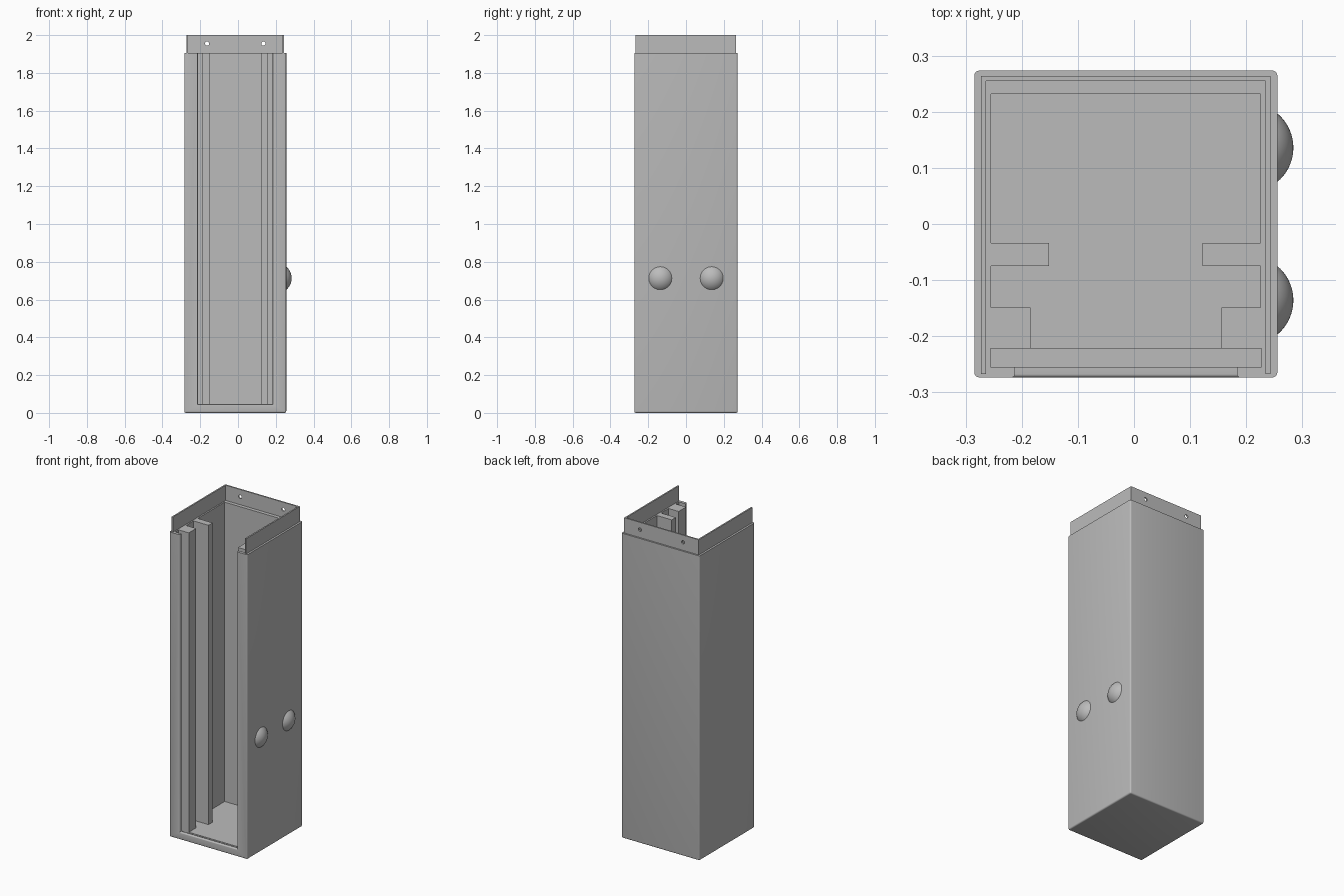
import bpy, bmesh, math
from mathutils import Matrix

if "Cube" in bpy.data.objects:
    bpy.data.objects.remove(bpy.data.objects["Cube"])

CX = -0.0145          # centre line of the housing (the knobs shift it left)
TOP = 1.905

grey = bpy.data.materials.new("plain grey")
grey.diffuse_color = (0.5, 0.5, 0.5, 1)
grey.use_nodes = True
grey.node_tree.nodes["Principled BSDF"].inputs["Base Color"].default_value = grey.diffuse_color


def make(name, bm):
    bmesh.ops.recalc_face_normals(bm, faces=bm.faces)
    me = bpy.data.meshes.new(name)
    bm.to_mesh(me)
    bm.free()
    ob = bpy.data.objects.new(name, me)
    bpy.context.collection.objects.link(ob)
    me.materials.append(grey)
    return ob


def prism(name, pts, z0, z1):
    """Extrude a plan outline from z0 to z1."""
    bm = bmesh.new()
    face = bm.faces.new([bm.verts.new((x, y, z0)) for x, y in pts])
    ext = bmesh.ops.extrude_face_region(bm, geom=[face])["geom"]
    bmesh.ops.translate(bm, vec=(0, 0, z1 - z0),
                        verts=[v for v in ext if isinstance(v, bmesh.types.BMVert)])
    return make(name, bm)


def mirrored(half):
    """Complete a half outline about the housing centre line."""
    return [(CX + x, y) for x, y in half] + [(CX - x, y) for x, y in reversed(half)]


def activate(ob):
    bpy.ops.object.select_all(action='DESELECT')
    ob.select_set(True)
    bpy.context.view_layer.objects.active = ob


def cut(ob, cutter):
    cutter.hide_render = True
    mod = ob.modifiers.new("cut", 'BOOLEAN')
    mod.operation, mod.solver, mod.object = 'DIFFERENCE', 'EXACT', cutter
    activate(ob)
    bpy.ops.object.modifier_apply(modifier=mod.name)
    bpy.data.objects.remove(cutter)


def smooth(ob):
    activate(ob)
    bpy.ops.object.shade_smooth_by_angle(angle=math.radians(35))


# Housing block: rounded uprights and base edges, sharp top rim
bm = bmesh.new()
bmesh.ops.create_cube(bm, size=1, matrix=Matrix.Translation((CX, 0, TOP / 2))
                      @ Matrix.Diagonal((0.54, 0.547, TOP, 1)))
edges = [e for e in bm.edges if min(v.co.z for v in e.verts) < 0.01]
bmesh.ops.bevel(bm, geom=edges, offset=0.009, segments=4, profile=0.5, affect='EDGES')
housing = make("housing", bm)

# Cavity outline leaves two pairs of upright rails standing
cut(housing, prism("cavity_cutter", mirrored([
    (0.170, -0.2225), (0.170, -0.149), (0.240, -0.149), (0.240, -0.075),
    (0.137, -0.075), (0.137, -0.034), (0.240, -0.034), (0.240, 0.232)]), 0.034, 2.1))

# Slot for a sliding front panel
cut(housing, prism("slot_cutter", mirrored([(0.2415, -0.255), (0.2415, -0.222)]), 0.028, 2.1))

# Front opening with a rounded outer edge
bm = bmesh.new()
R = 0.006
sections = [(-0.24, 0.0)]
for i in range(6):
    a = math.radians(18 * i)
    sections.append((-0.2735 + R * (1 - math.sin(a)), R * (1 - math.cos(a))))
sections.append((-0.30, R))
rings = []
for y, o in sections:
    w, z = 0.198 + o, 0.046 - o
    rings.append([bm.verts.new(p) for p in
                  ((CX - w, y, z), (CX + w, y, z), (CX + w, y, 2.1), (CX - w, y, 2.1))])
for a, b in zip(rings, rings[1:]):
    for i in range(4):
        j = (i + 1) % 4
        bm.faces.new((a[i], a[j], b[j], b[i]))
bm.faces.new(rings[0])
bm.faces.new(rings[-1])
cut(housing, make("opening_cutter", bm))
smooth(housing)

# Thin three-sided collar on the rim
collar = prism("collar", mirrored([
    (0.249, 0.2545), (0.249, -0.267), (0.258, -0.267), (0.258, 0.2635)][::-1]), TOP - 0.002, 2.0)
for s in (-1, 1):
    bm = bmesh.new()
    bmesh.ops.create_cone(bm, cap_ends=True, segments=24, radius1=0.011, radius2=0.011, depth=0.1,
                          matrix=Matrix.Translation((CX + s * 0.149, 0.26, 1.955))
                          @ Matrix.Rotation(math.pi / 2, 4, 'X'))
    cut(collar, make("hole_cutter", bm))
smooth(collar)

# Domed knobs on the right side: spherical caps
for label, y in (("front", -0.136), ("rear", 0.136)):
    rad, rise = 0.0795, 0.0285
    bm = bmesh.new()
    bmesh.ops.create_uvsphere(bm, u_segments=40, v_segments=40, radius=rad,
                              matrix=Matrix.Translation((CX + 0.27 + rise - rad, y, 0.713))
                              @ Matrix.Rotation(math.pi / 2, 4, 'Y'))
    res = bmesh.ops.bisect_plane(bm, geom=bm.verts[:] + bm.edges[:] + bm.faces[:],
                                 plane_co=(CX + 0.268, 0, 0), plane_no=(1, 0, 0), clear_inner=True)
    bmesh.ops.holes_fill(bm, edges=[e for e in bm.edges if e.is_boundary])
    smooth(make(label + "_knob", bm))
